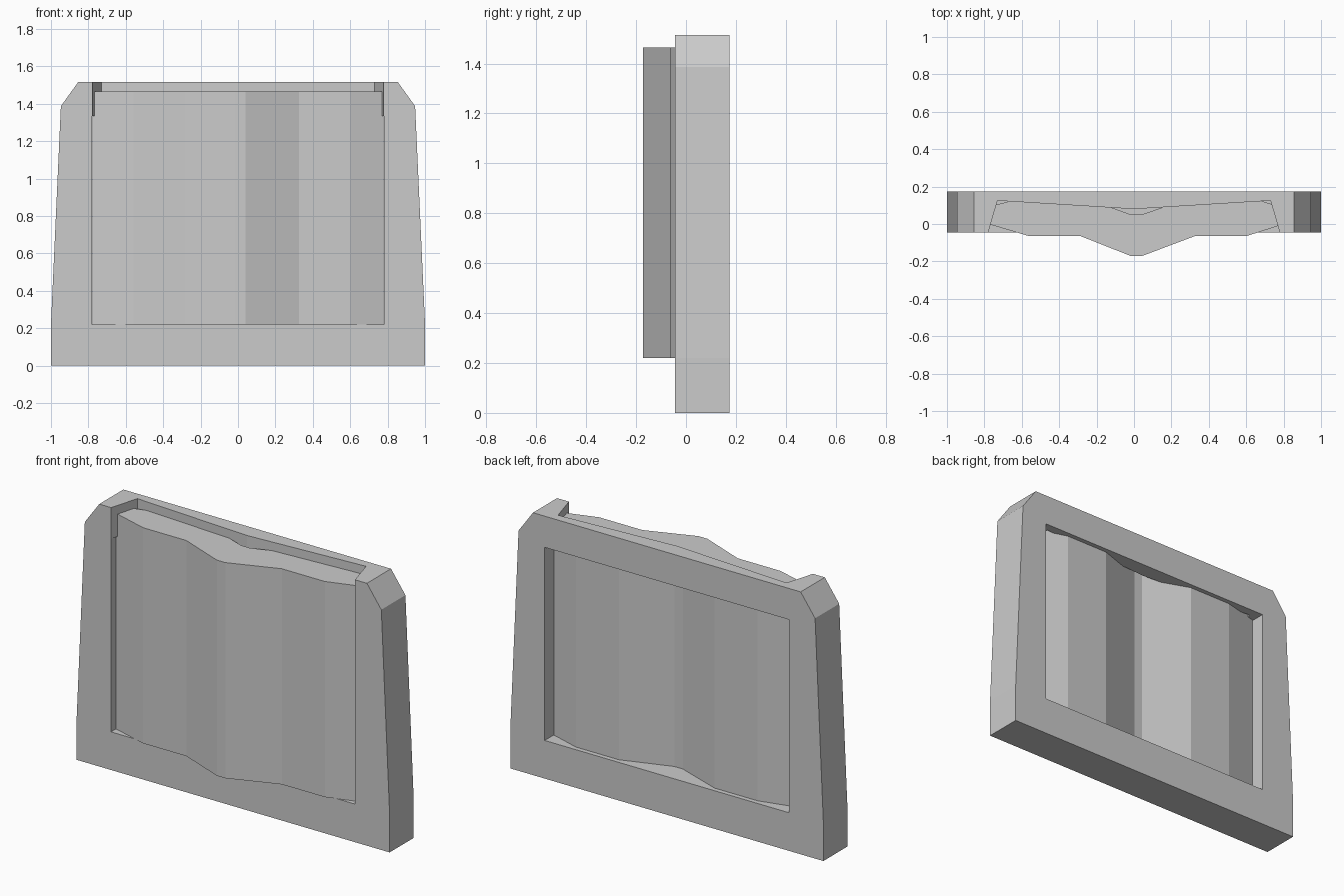
import bpy, bmesh

if "Cube" in bpy.data.objects:
    bpy.data.objects.remove(bpy.data.objects["Cube"])


def prism(name, outline, axis, lo, hi):
    """Extrude a 2D outline along axis 'y' (outline is x,z) or 'z' (outline is x,y)."""
    bm = bmesh.new()
    pts = [(a, lo, b) if axis == 'y' else (a, b, lo) for a, b in outline]
    face = bm.faces.new([bm.verts.new(p) for p in pts])
    new = bmesh.ops.extrude_face_region(bm, geom=[face])
    verts = [g for g in new['geom'] if isinstance(g, bmesh.types.BMVert)]
    bmesh.ops.translate(bm, verts=verts,
                        vec=(0, hi - lo, 0) if axis == 'y' else (0, 0, hi - lo))
    bmesh.ops.recalc_face_normals(bm, faces=bm.faces)
    mesh = bpy.data.meshes.new(name)
    bm.to_mesh(mesh)
    bm.free()
    obj = bpy.data.objects.new(name, mesh)
    bpy.context.collection.objects.link(obj)
    return obj


def mirrored(half):
    """Complete a right-hand half outline with its left-hand reflection."""
    return half + [(-x, v) for x, v in reversed(half) if x != 0]


def cut(target, cutter):
    cutter.hide_render = True
    mod = target.modifiers.new("cut", 'BOOLEAN')
    mod.operation = 'DIFFERENCE'
    mod.solver = 'EXACT'
    mod.object = cutter
    bpy.context.view_layer.objects.active = target
    bpy.ops.object.modifier_apply(modifier=mod.name)
    bpy.data.objects.remove(cutter)


# Outer frame with tapered sides and chamfered top corners
frame = prism("frame", mirrored([(1, 0), (1, 0.22), (0.947, 1.387), (0.855, 1.515)]),
              'y', -0.045, 0.175)

# Window right through the frame
cut(frame, prism("window_cutter", mirrored([(0.78, 0.22), (0.78, 1.335)]), 'y', -0.4, 0.4))

# Slot open at the front and top, leaving a shallow bar behind the panel
cut(frame, prism("slot_cutter",
                 mirrored([(0.795, -0.1), (0.73, 0.125), (0, 0.08)]), 'z', 1.3, 1.7))

# Folded panel with a raised central ridge
front = [(-0.778, 0.0), (-0.56, -0.065), (-0.285, -0.065), (-0.015, -0.172),
         (0.04, -0.172), (0.325, -0.065), (0.6, -0.065), (0.778, -0.008)]
back = [(0.778, 0.093), (0.6, 0.148), (0.325, 0.148), (0.04, 0.05),
        (-0.015, 0.05), (-0.285, 0.148), (-0.56, 0.148), (-0.778, 0.093)]
prism("folded_panel", front + back, 'z', 0.22, 1.465)
